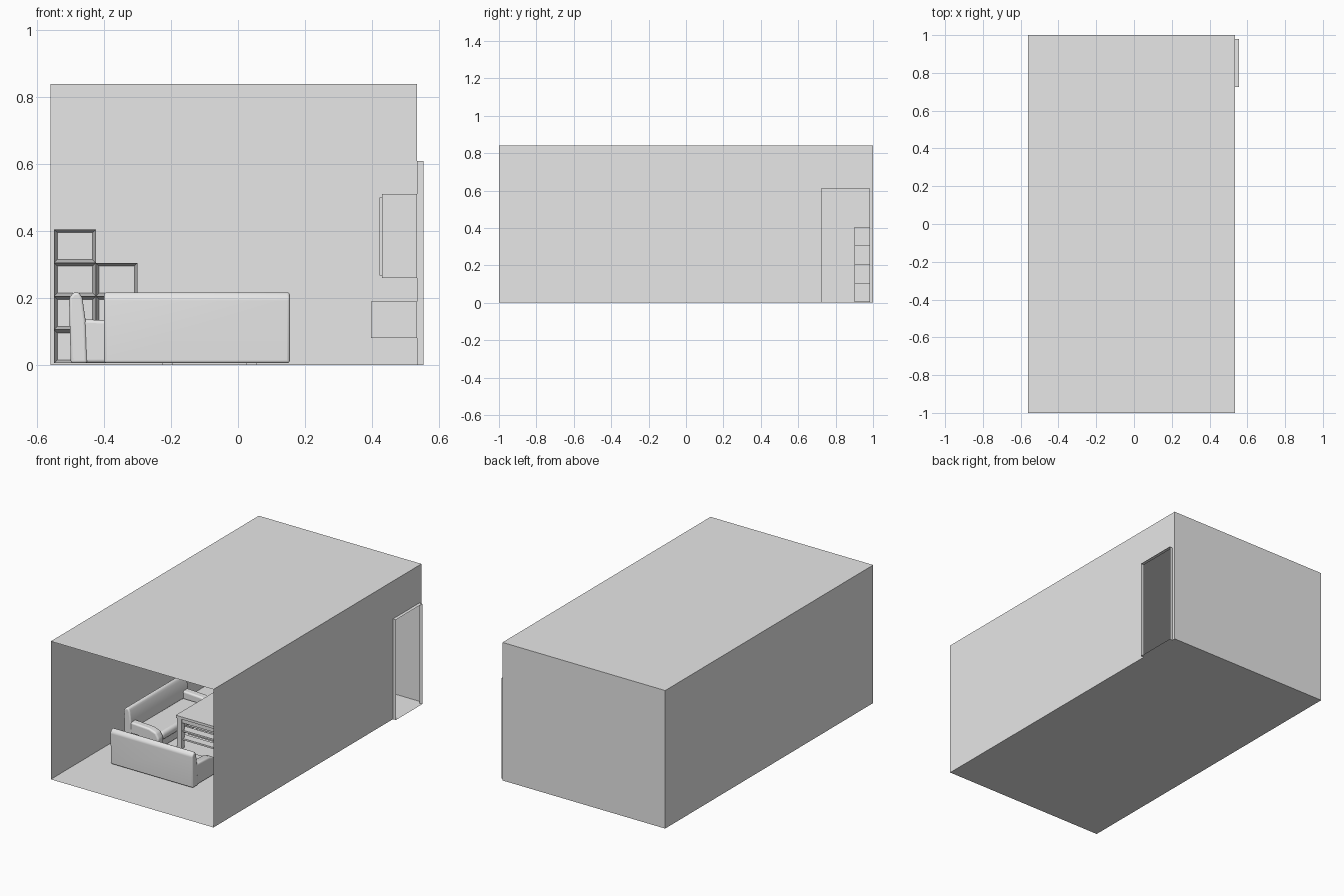
import bpy
import bmesh
from math import pi
from mathutils import Matrix, Vector

if "Cube" in bpy.data.objects:
    bpy.data.objects.remove(bpy.data.objects["Cube"], do_unlink=True)

GREY = (0.8, 0.8, 0.8, 1.0)
mat = bpy.data.materials.new("plain_grey")
mat.use_nodes = True
mat.diffuse_color = GREY
mat.node_tree.nodes["Principled BSDF"].inputs["Base Color"].default_value = GREY


def finish(name, bm, matrix=None, bevel=0.0, segments=4, recalc=True):
    """Turn a bmesh into a named object, rounded if a bevel is given."""
    if recalc:
        bmesh.ops.recalc_face_normals(bm, faces=bm.faces[:])
    mesh = bpy.data.meshes.new(name)
    bm.to_mesh(mesh)
    bm.free()
    mesh.materials.append(mat)
    obj = bpy.data.objects.new(name, mesh)
    bpy.context.collection.objects.link(obj)
    if matrix:
        obj.matrix_world = matrix
    if bevel:
        mod = obj.modifiers.new("rounding", "BEVEL")
        mod.width, mod.segments = bevel, segments
        mod.limit_method, mod.angle_limit = "ANGLE", 0.6
        bpy.ops.object.select_all(action="DESELECT")
        obj.select_set(True)
        bpy.context.view_layer.objects.active = obj
        bpy.ops.object.shade_smooth_by_angle(angle=0.8)
    return obj


def add_box(bm, lo, hi):
    lo, hi = Vector(lo), Vector(hi)
    m = Matrix.Translation((lo + hi) / 2) @ Matrix.Diagonal((*(hi - lo), 1))
    return bmesh.ops.create_cube(bm, size=1, matrix=m)["verts"]


def box(name, lo, hi, **kw):
    bm = bmesh.new()
    add_box(bm, lo, hi)
    return finish(name, bm, **kw)


def extrusion(name, profile, v0, v1, **kw):
    """Side profile (depth, height) swept along the length."""
    bm = bmesh.new()
    face = bm.faces.new([bm.verts.new((u, v0, z)) for u, z in profile])
    new = bmesh.ops.extrude_face_region(bm, geom=[face])["geom"]
    verts = [g for g in new if isinstance(g, bmesh.types.BMVert)]
    bmesh.ops.translate(bm, verts=verts, vec=(0, v1 - v0, 0))
    return finish(name, bm, **kw)


# Room shell: open at the front, doorway cut in the wall on +x
X0, X1, H = -0.56, 0.535, 0.84
D0, D1, DH, DX = 0.725, 0.98, 0.61, 0.555
bm = bmesh.new()


def face(*points):
    bm.faces.new([bm.verts.new(p) for p in points])


face((X0, -1, 0), (X0, 1, 0), (X1, 1, 0), (X1, -1, 0))
face((X0, -1, H), (X1, -1, H), (X1, 1, H), (X0, 1, H))
face((X0, -1, 0), (X0, -1, H), (X0, 1, H), (X0, 1, 0))
face((X0, 1, 0), (X0, 1, H), (X1, 1, H), (X1, 1, 0))
outline = [(-1, 0), (D0, 0), (D0, DH), (D1, DH), (D1, 0), (1, 0), (1, H), (-1, H)]
face(*[(X1, y, z) for y, z in outline])
finish("room_shell", bm, recalc=False)

# Shallow doorway lining standing out from the wall
bm = bmesh.new()
loop = [(D0, 0), (D0, DH), (D1, DH), (D1, 0)]
for (ya, za), (yb, zb) in zip(loop, loop[1:] + loop[:1]):
    face((X1, ya, za), (DX, ya, za), (DX, yb, zb), (X1, yb, zb))
finish("doorway_lining", bm, recalc=False)


# Sofas: depth runs along local x from the back, length along local y
def sofa(name, matrix):
    length, arm = 0.555, 0.055
    back = [(0.005, 0.005), (0.055, 0.005), (0.05, 0.13), (0.04, 0.2),
            (0.03, 0.217), (0.014, 0.217), (0, 0.2)]
    extrusion(name + "_back", back, 0, length, matrix=matrix, bevel=0.01)
    side = [(0.03, 0.006), (0.225, 0.006), (0.235, 0.08), (0.215, 0.115),
            (0.17, 0.13), (0.03, 0.137)]
    for label, v in (("near", 0), ("far", length - arm)):
        extrusion(f"{name}_{label}_arm", side, v + 0.003, v + arm - 0.003,
                  matrix=matrix, bevel=0.01)
    box(name + "_base", (0.03, arm - 0.01, 0.006), (0.215, length - arm + 0.01, 0.06),
        matrix=matrix, bevel=0.005)
    box(name + "_seat_cushion", (0.045, arm - 0.003, 0.05),
        (0.228, length - arm + 0.003, 0.1), matrix=matrix, bevel=0.02)


sofa("side_sofa", Matrix.Translation((-0.505, -0.38, 0)))
sofa("front_sofa", Matrix.Translation((0.155, -0.66, 0)) @ Matrix.Rotation(pi / 2, 4, "Z"))

# Low table with corner legs, apron and two slatted shelves
TX0, TX1, TY0, TY1, TZ = -0.23, 0.06, -0.27, 0.13, 0.2
box("table_top", (TX0, TY0, TZ - 0.015), (TX1, TY1, TZ))
box("table_apron", (TX0 + 0.008, TY0 + 0.008, TZ - 0.04), (TX1 - 0.008, TY1 - 0.008, TZ - 0.015))
bm = bmesh.new()
for x in (TX0 + 0.005, TX1 - 0.035):
    for y in (TY0 + 0.005, TY1 - 0.035):
        add_box(bm, (x, y, 0), (x + 0.03, y + 0.03, TZ - 0.015))
finish("table_legs", bm)
bm = bmesh.new()
for z in (0.05, 0.1):
    for i in range(5):
        y = TY0 + 0.02 + i * 0.078
        add_box(bm, (TX0 + 0.015, y, z), (TX1 - 0.015, y + 0.05, z + 0.01))
finish("table_shelves", bm)

# Television and the wall cabinet under it
box("television_body", (0.43, -0.35, 0.26), (X1, 0.15, 0.51))
box("television_screen", (0.423, -0.34, 0.267), (0.43, 0.14, 0.5))
box("wall_cabinet", (0.398, -0.4, 0.08), (X1, 0.2, 0.19))

# Stepped cube shelving in the back corner
bm = bmesh.new()
W, STEP = 0.125, 0.1
for col in range(4):
    for row in range(4 - col):
        x, z = -0.55 + col * W, 0.005 + row * STEP
        verts = add_box(bm, (x, 0.9, z), (x + W, 0.98, z + STEP))
        front = min({f for v in verts for f in v.link_faces},
                    key=lambda f: f.calc_center_median().y)
        bmesh.ops.inset_individual(bm, faces=[front], thickness=0.014)
        bmesh.ops.translate(bm, verts=front.verts[:], vec=(0, 0.07, 0))
finish("step_shelving", bm)
